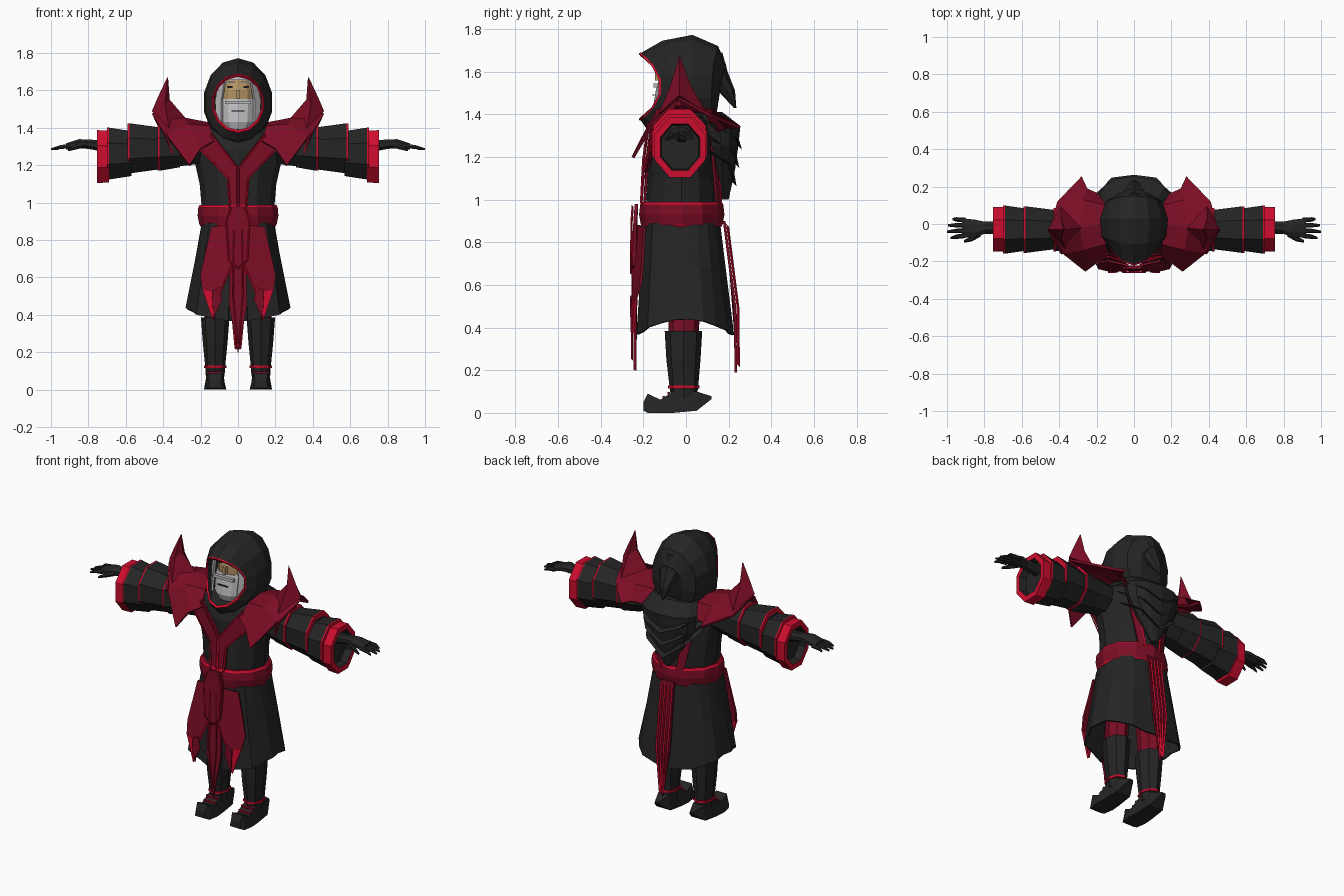
import bpy, bmesh
from math import sin, cos, pi

if "Cube" in bpy.data.objects:
    bpy.data.objects.remove(bpy.data.objects["Cube"])


def material(name, color):
    mat = bpy.data.materials.new(name)
    mat.use_nodes = True
    mat.diffuse_color = (*color, 1)
    mat.node_tree.nodes["Principled BSDF"].inputs["Base Color"].default_value = (*color, 1)
    return mat


black = material("black cloth", (.018, .018, .018))
maroon = material("dark red cloth", (.2, .004, .018))
scarlet = material("bright red trim", (.62, .004, .028))
grey = material("grey hair", (.5, .5, .52))
skin = material("tan skin", (.46, .3, .13))
dark = material("dark eyes", (.03, .025, .02))


def make(name, verts, faces, mats, indices=None, mirror=False, thick=0):
    """Flat shaded mesh with optional cloth thickness and left/right mirroring."""
    mesh = bpy.data.meshes.new(name)
    mesh.from_pydata(verts, [], faces)
    for mat in mats:
        mesh.materials.append(mat)
    if indices:
        mesh.polygons.foreach_set("material_index", indices)
    bm = bmesh.new()
    bm.from_mesh(mesh)
    bmesh.ops.recalc_face_normals(bm, faces=bm.faces)
    bm.to_mesh(mesh)
    bm.free()
    obj = bpy.data.objects.new(name, mesh)
    bpy.context.collection.objects.link(obj)
    if thick:
        obj.modifiers.new("thickness", "SOLIDIFY").thickness = thick
    if mirror:
        obj.modifiers.new("mirror", "MIRROR")
    return obj


def loft(name, rings, bands, closed=True, caps=True, **options):
    """Skin a list of rings; bands is one material or one per gap, then the end cap."""
    n = len(rings[0])
    if not isinstance(bands, list):
        bands = [bands] * len(rings)
    mats = list(dict.fromkeys(bands))
    faces, indices = [], []
    for r in range(len(rings) - 1):
        for k in range(n if closed else n - 1):
            j = (k + 1) % n
            faces.append((r * n + k, r * n + j, r * n + n + j, r * n + n + k))
            indices.append(mats.index(bands[r]))
    if closed and caps:
        last = (len(rings) - 1) * n
        faces += [tuple(range(n)), tuple(range(last, last + n))]
        indices += [mats.index(bands[0]), mats.index(bands[-1])]
    return make(name, [p for ring in rings for p in ring], faces, mats, indices, **options)


def level(z, rx, ry, cy=0, cx=0, n=12):
    return [(cx + rx * sin(2 * pi * k / n), cy - ry * cos(2 * pi * k / n), z) for k in range(n)]


def upright(x, cy, cz, ry, rz, n=8):
    return [(x, cy + ry * sin(2 * pi * (k + .5) / n), cz + rz * cos(2 * pi * (k + .5) / n))
            for k in range(n)]


def plate(name, points, mat, mirror=False, thick=.012):
    return make(name, points, [tuple(range(len(points)))], [mat], mirror=mirror, thick=thick)


def trim(name, points, mirror=False, width=.006, mat=scarlet):
    """Thin square piping along a path."""
    verts = []
    for x, y, z in points:
        verts.append([(x - width, y, z), (x, y - width, z + width),
                      (x + width, y, z), (x, y + width, z - width)])
    return loft(name, verts, mat, mirror=mirror)


def box(name, center, size, mat, mirror=False):
    x, y, z = center
    a, b, c = (s / 2 for s in size)
    rings = [[(x - a, y - b, h), (x + a, y - b, h), (x + a, y + b, h), (x - a, y + b, h)]
             for h in (z - c, z + c)]
    return loft(name, rings, mat, mirror=mirror)


# Torso and belt
loft("torso", [level(.93, .19, .17, -.02), level(1.1, .205, .16, -.02), level(1.28, .245, .155, -.02),
               level(1.36, .22, .14, -.01), level(1.42, .12, .09)], black)
loft("belt", [level(.872, .2, .185, -.02), level(.884, .207, .192, -.02), level(.93, .216, .2, -.02),
              level(.976, .212, .195, -.02), level(.988, .205, .188, -.02)],
     [scarlet, maroon, maroon, scarlet, maroon])

# Crossed lapels and the strip below them
plate("lapel", [(.14, -.165, 1.37), (0, -.19, 1.19), (0, -.2, .97), (.045, -.2, .97),
                (.055, -.19, 1.13), (.21, -.145, 1.28)], maroon, True)
trim("lapel_inner_trim", [(.14, -.175, 1.36), (.003, -.2, 1.18), (.003, -.21, .98)], True)
trim("lapel_outer_trim", [(.2, -.16, 1.285), (.055, -.2, 1.13), (.045, -.21, .98)], True)
plate("back_strip", [(.1, .13, 1.3), (.05, .155, .97), (.085, .14, .97), (.15, .11, 1.3)], maroon, True)
trim("back_strip_trim", [(.1, .14, 1.3), (.05, .165, .97)], True)

# Pointed shoulder mantle
loft("shoulder_mantle", [
    [(.13, -.175, 1.33), (.15, -.11, 1.41), (.16, 0, 1.43), (.15, .1, 1.41), (.14, .14, 1.32)],
    [(.2, -.21, 1.29), (.27, -.14, 1.42), (.29, -.02, 1.455), (.27, .13, 1.42), (.25, .19, 1.34)],
    [(.26, -.255, 1.2), (.38, -.16, 1.36), (.45, -.03, 1.48), (.41, .12, 1.4), (.28, .255, 1.345)],
], maroon, closed=False, mirror=True, thick=.014)
loft("shoulder_horn", [
    [(.27, -.02, 1.44), (.37, -.13, 1.4), (.46, -.03, 1.49), (.39, .1, 1.4)],
    [(.365, -.03, 1.55), (.39, -.075, 1.53), (.43, -.03, 1.56), (.39, .025, 1.53)],
    [(.374, -.03, 1.67), (.376, -.032, 1.67), (.378, -.03, 1.67), (.376, -.028, 1.67)],
], maroon, mirror=True)
plate("mantle_side_flap", [(.38, -.16, 1.37), (.45, -.03, 1.48), (.34, -.13, 1.25)], maroon, True)

# Layered sleeves: every layer flares and ends in a red rim
for i, (x0, x1, cz, r0, r1) in enumerate([(.2, .33, 1.3, .1, .115), (.31, .43, 1.295, .115, .135),
                                          (.41, .59, 1.29, .12, .145), (.57, .7, 1.262, .13, .15)]):
    loft(f"sleeve_layer_{i + 1}", [upright(x, -.03, cz, r * .93, r) for x, r in
                                   ((x0, r0), (x1 - .01, r1), (x1, r1), (x1, r1 * .8))],
         [black, scarlet, scarlet, black], mirror=True)
loft("sleeve_cuff", [upright(x, -.028, 1.246, r * .85, r) for x, r in
                     ((.69, .15), (.755, .153), (.755, .118), (.71, .11))],
     [scarlet, scarlet, black, black], mirror=True)

# Hands
loft("hand", [upright(.7, -.02, 1.3, .035, .035), upright(.8, -.02, 1.312, .035, .027),
              upright(.85, -.025, 1.315, .052, .026), upright(.92, -.02, 1.3, .055, .018)],
     black, mirror=True)
for i, reach in enumerate((.98, 1, .995, .97)):
    y = -.062 + i * .028
    loft(f"finger_{i + 1}", [upright(.9, y, 1.302, .013, .014, 6),
                             upright(.95, y * 1.1, 1.297, .012, .012, 6),
                             upright(reach, y * 1.2, 1.285, .006, .006, 6)], black, mirror=True)
loft("thumb", [upright(.82, -.05, 1.31, .018, .016, 6), upright(.87, -.08, 1.295, .014, .014, 6),
               upright(.91, -.093, 1.28, .007, .007, 6)], black, mirror=True)


# Hood: loops from the face opening back to the crown
def hood_loop(top, side, bottom, z1, z0, width, n=14):
    loop = []
    for k in range(n):
        s, c = sin(2 * pi * k / n), cos(2 * pi * k / n)
        y = c * c * (top if c > 0 else bottom) + (1 - c * c) * side
        loop.append((width * s, y, (z1 + z0) / 2 + (z1 - z0) / 2 * c))
    return loop


opening = hood_loop(-.215, -.115, -.215, 1.685, 1.375, .138)
loft("hood", [opening, hood_loop(-.11, -.06, -.18, 1.745, 1.325, .178),
              hood_loop(.03, .03, -.02, 1.772, 1.3, .186), hood_loop(.15, .12, .12, 1.72, 1.32, .155),
              hood_loop(.185, .155, .14, 1.64, 1.39, .09)], black, caps=False)
loft("hood_back", [hood_loop(.15, .14, .12, 1.69, 1.36, .12), hood_loop(.19, .16, .14, 1.63, 1.42, .08)], black)
loft("hood_opening_trim", [hood_loop(-.214, -.113, -.214, 1.69, 1.37, .142),
                           hood_loop(-.222, -.123, -.222, 1.685, 1.375, .138),
                           hood_loop(-.213, -.115, -.213, 1.672, 1.388, .128)], scarlet, caps=False)
loft("hood_tip", [level(1.69, .07, .07, .1, n=8), level(1.6, .075, .065, .13, n=8),
                  level(1.51, .04, .04, .19, n=8), level(1.43, .006, .006, .23, n=8)], black)

# Draped cowl with folds hanging on the back
loft("back_cowl", [level(1.41, .15, .07, .1), level(1.345, .185, .1, .155), level(1.25, .175, .08, .165),
                   level(1.14, .11, .06, .17), level(1, .02, .02, .18)], black)
for i in range(3):
    drop = i * .065
    trim(f"cowl_fold_{i + 1}", [(.22 - drop * .4, .1, 1.36 - drop), (.12, .23 - drop * .2, 1.3 - drop),
                                (0, .245 - drop * .2, 1.25 - drop * 1.3)], True, .018, black)

# Bearded face
loft("head", [level(1.38, .08, .07, -.04), level(1.46, .1, .09, -.03),
              level(1.6, .1, .095, -.03), level(1.7, .075, .075, -.02)], skin)
loft("beard", [level(1.39, .07, .07, -.07), level(1.43, .1, .09, -.065),
               level(1.52, .108, .1, -.04), level(1.555, .102, .097, -.032)], grey)
loft("front_hair", [level(1.655, .1, .095, -.03), level(1.7, .08, .08, -.02)], grey)
plate("side_hair", [(.07, -.125, 1.665), (.1, -.1, 1.66), (.122, -.09, 1.55), (.12, -.1, 1.43),
                    (.09, -.14, 1.43), (.09, -.12, 1.55)], grey, True)
box("moustache", (.035, -.142, 1.535), (.07, .02, .018), grey, True)
box("mouth", (0, -.152, 1.49), (.07, .008, .006), dark)
box("nose", (0, -.13, 1.58), (.022, .03, .045), skin)
box("eyebrow", (.045, -.122, 1.645), (.05, .016, .012), grey, True)
box("eye", (.042, -.121, 1.617), (.026, .008, .01), dark, True)

# Long skirt, open at the front with a raised hem at the sides
count = 20
skirt = []
for t in (0, .45, 1):
    row = []
    for k in range(count + 1):
        a = .18 + (2 * pi - .36) * k / count
        s, c = sin(a), cos(a)
        fold = 1 + .025 * t * (-1) ** k
        wide, deep = (.195 + .085 * t) * fold, (.18 + .045 * t) * fold
        hem = .365 + .075 * s * s
        square = max(abs(s), abs(c)) ** -.35
        row.append((wide * s * (square if abs(c) > .3 else 1), -.02 + .015 * t - deep * c * square ** .5,
                    .89 + (hem - .89) * t))
    skirt.append(row)
loft("skirt", skirt, black, closed=False, thick=.01)

# Front skirt panels with bright lower linings
plate("front_panel", [(.03, -.215, .88), (.14, -.19, .87), (.17, -.195, .74), (.2, -.205, .61),
                      (.188, -.23, .53), (.1, -.245, .51), (.03, -.235, .67)], maroon, True)
plate("front_panel_point", [(.1, -.245, .515), (.188, -.23, .535), (.135, -.242, .375)], scarlet, True)
plate("panel_point_facing", [(.1, -.253, .55), (.14, -.255, .53), (.132, -.252, .38), (.085, -.25, .48)],
      maroon, True, .008)
trim("panel_trim", [(.03, -.225, .87), (.03, -.245, .67), (.1, -.25, .51), (.13, -.248, .38)], True)

# Hanging sash ends, front and back
plate("front_sash", [(-.04, -.235, .88), (.04, -.235, .88), (.048, -.245, .45), (0, -.245, .2),
                     (-.048, -.245, .45)], maroon)
trim("front_sash_trim", [(.022, -.247, .85), (.026, -.253, .5), (.004, -.253, .25)], True, .004)
plate("belt_pendant", [(-.04, -.24, .98), (.04, -.24, .98), (.065, -.247, .9), (.05, -.252, .69),
                       (0, -.252, .65), (-.05, -.252, .69), (-.065, -.247, .9)], maroon, thick=.016)
trim("pendant_trim", [(.04, -.25, .97), (.063, -.255, .9), (.05, -.258, .69), (0, -.258, .65)], True, .005)
plate("back_sash", [(-.045, .185, .9), (.045, .185, .9), (.05, .235, .5), (0, .24, .19),
                    (-.05, .235, .5)], maroon)
for i, x in enumerate((.012, .038)):
    trim(f"back_sash_stripe_{i + 1}", [(x, .195, .88), (x, .243, .5), (x * .3, .246, .22)], True, .007)

# Legs, boots and upturned shoes
side = .122
loft("trouser_leg", [level(.36, .058, .07, -.01, side, 8), level(.88, .075, .09, -.01, .1, 8)],
     maroon, mirror=True)
loft("boot", [level(.07, .05, .06, -.01, side, 8), level(.12, .053, .067, -.01, side, 8),
              level(.25, .066, .08, -.012, side, 8), level(.385, .076, .088, -.012, side, 8)],
     black, mirror=True)
loft("ankle_band", [level(z, .06, .074, -.01, side, 8) for z in (.115, .128)], scarlet, mirror=True)
shoe = []
for y, low, high, half in [(-.2, .01, .05, .04), (-.18, 0, .09, .05), (-.12, 0, .062, .06),
                           (-.06, 0, .1, .056), (.05, .01, .1, .05), (.12, .065, .078, .015)]:
    shoe.append([(side - half, y, low), (side + half, y, low),
                 (side + half * .75, y, high), (side - half * .75, y, high)])
loft("shoe", shoe, black, mirror=True)
for i, y in enumerate((-.105, -.08)):
    box(f"shoe_lace_{i + 1}", (side, y, .074 + i * .018), (.085, .012, .012), maroon, True)
